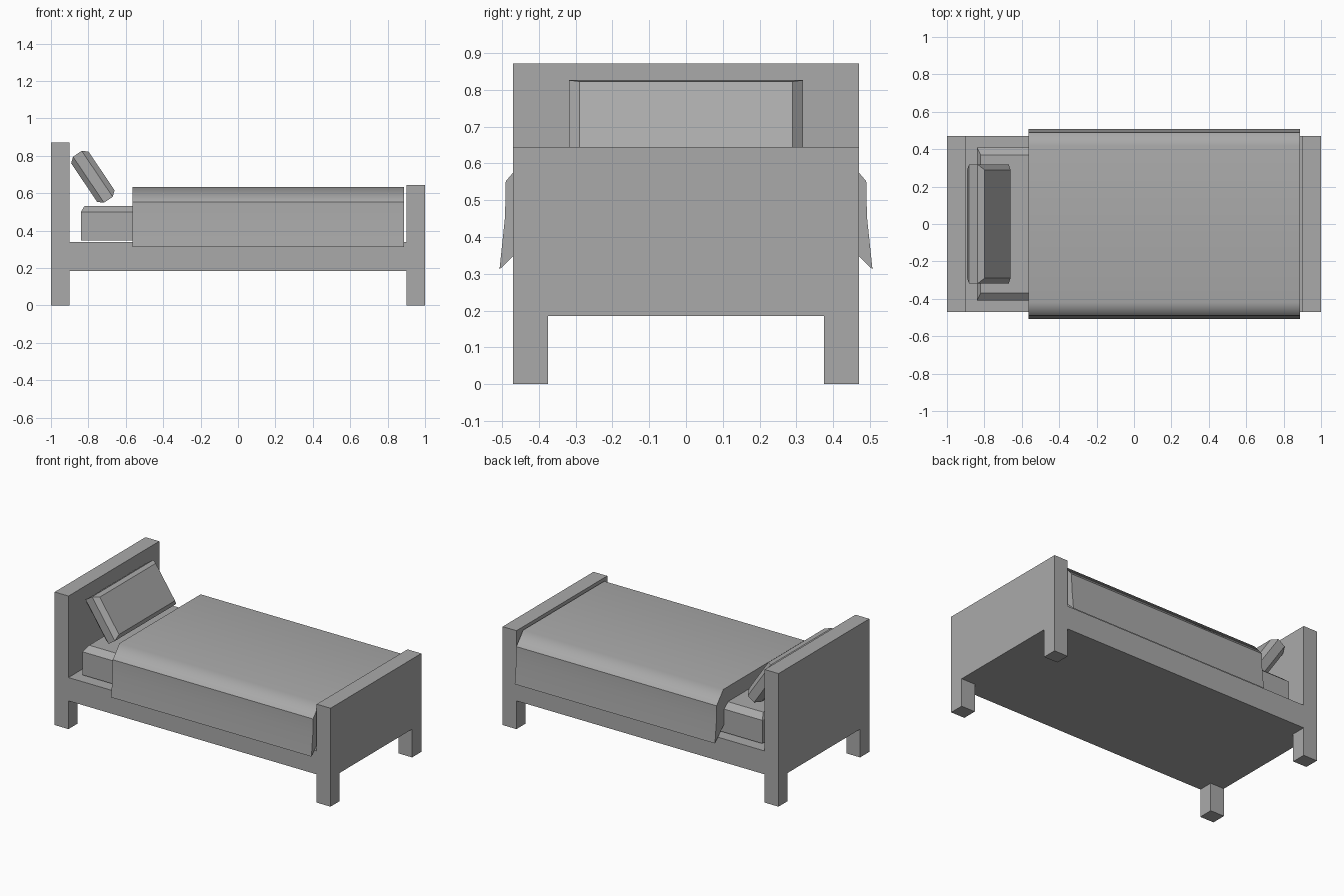
import bpy
import bmesh
from math import radians
from mathutils import Matrix, Vector

default_cube = bpy.data.objects.get("Cube")
if default_cube:
    bpy.data.objects.remove(default_cube, do_unlink=True)

GREY = (0.4, 0.4, 0.4, 1)
grey = bpy.data.materials.new("plain grey")
grey.diffuse_color = GREY
grey.use_nodes = True
grey.node_tree.nodes["Principled BSDF"].inputs["Base Color"].default_value = GREY


def finish(name, bm):
    bmesh.ops.recalc_face_normals(bm, faces=bm.faces)
    mesh = bpy.data.meshes.new(name)
    bm.to_mesh(mesh)
    bm.free()
    mesh.materials.append(grey)
    obj = bpy.data.objects.new(name, mesh)
    bpy.context.collection.objects.link(obj)
    return obj


def extrude_profile(points, offset):
    """Close a planar outline and pull it into a solid."""
    bm = bmesh.new()
    face = bm.faces.new([bm.verts.new(p) for p in points])
    pulled = bmesh.ops.extrude_face_region(bm, geom=[face], use_keep_orig=True)["geom"]
    bmesh.ops.translate(bm, verts=[v for v in pulled if isinstance(v, bmesh.types.BMVert)], vec=offset)
    return bm


def stack(layers):
    """Solid through rectangles given as (half x, half y, z)."""
    bm = bmesh.new()
    rings = [[bm.verts.new((sx * hx, sy * hy, z)) for sx, sy in ((-1, -1), (1, -1), (1, 1), (-1, 1))]
             for hx, hy, z in layers]
    bm.faces.new(rings[0])
    bm.faces.new(rings[-1])
    for low, high in zip(rings, rings[1:]):
        for i in range(4):
            j = (i + 1) % 4
            bm.faces.new((low[i], low[j], high[j], high[i]))
    return bm


# Bed frame: side outline pulled across the width, legs drawn from its corners
half_width, leg_inner, board_inner = 0.47, 0.375, 0.9
under, deck, head_top, foot_top = 0.185, 0.338, 0.872, 0.645
outline = [(-1, under), (1, under), (1, foot_top), (board_inner, foot_top),
           (board_inner, deck), (-board_inner, deck), (-board_inner, head_top), (-1, head_top)]
bm = extrude_profile([(x, -half_width, z) for x, z in outline], (0, 2 * half_width, 0))
for side in (-1, 1):
    for cut, axis in ((board_inner, Vector((1, 0, 0))), (leg_inner, Vector((0, 1, 0)))):
        bmesh.ops.bisect_plane(bm, geom=bm.verts[:] + bm.edges[:] + bm.faces[:],
                               plane_co=axis * cut * side, plane_no=axis)
feet = []
for face in bm.faces:
    c = face.calc_center_median()
    if abs(c.z - under) < 0.001 and abs(c.x) > board_inner and abs(c.y) > leg_inner:
        feet.append(face)
pulled = bmesh.ops.extrude_face_region(bm, geom=feet)["geom"]
bmesh.ops.translate(bm, verts=[v for v in pulled if isinstance(v, bmesh.types.BMVert)], vec=(0, 0, -under))
bmesh.ops.dissolve_limit(bm, angle_limit=radians(1), verts=bm.verts[:], edges=bm.edges[:])
finish("bed_frame", bm)

# Mattress with a chamfered top
finish("mattress", stack([(0.84, 0.41, 0.348), (0.84, 0.41, 0.5), (0.82, 0.37, 0.533)]))

# Pillow leaning against the headboard
pillow = finish("pillow", stack([(0.125, 0.29, -0.056), (0.148, 0.318, -0.028),
                                 (0.148, 0.318, 0.028), (0.125, 0.29, 0.056)]))
pillow.matrix_world = Matrix.Translation((-0.776, 0, 0.688)) @ Matrix.Rotation(radians(56), 4, "Y")

# Blanket: half section mirrored, draped over the mattress
blanket_top = 0.633
half = [(0.37, 0.535), (0.412, 0.5), (0.412, 0.403), (0.507, 0.312),
        (0.492, 0.455), (0.49, 0.552), (0.42, blanket_top)]
section = half + [(-y, z) for y, z in reversed(half)]
bm = extrude_profile([(-0.565, y, z) for y, z in section], (1.452, 0, 0))
for face in bm.faces:
    face.smooth = True
for edge in bm.edges:
    a, b = (v.co for v in edge.verts)
    lengthwise = abs(a.x - b.x) > 1
    shoulder = a.z > blanket_top - 0.01
    skirt = abs(a.z - 0.455) < 0.01
    edge.smooth = lengthwise and (shoulder or skirt)
blanket = finish("blanket", bm)
weighted = blanket.modifiers.new("flat top shading", "WEIGHTED_NORMAL")
weighted.keep_sharp = True
